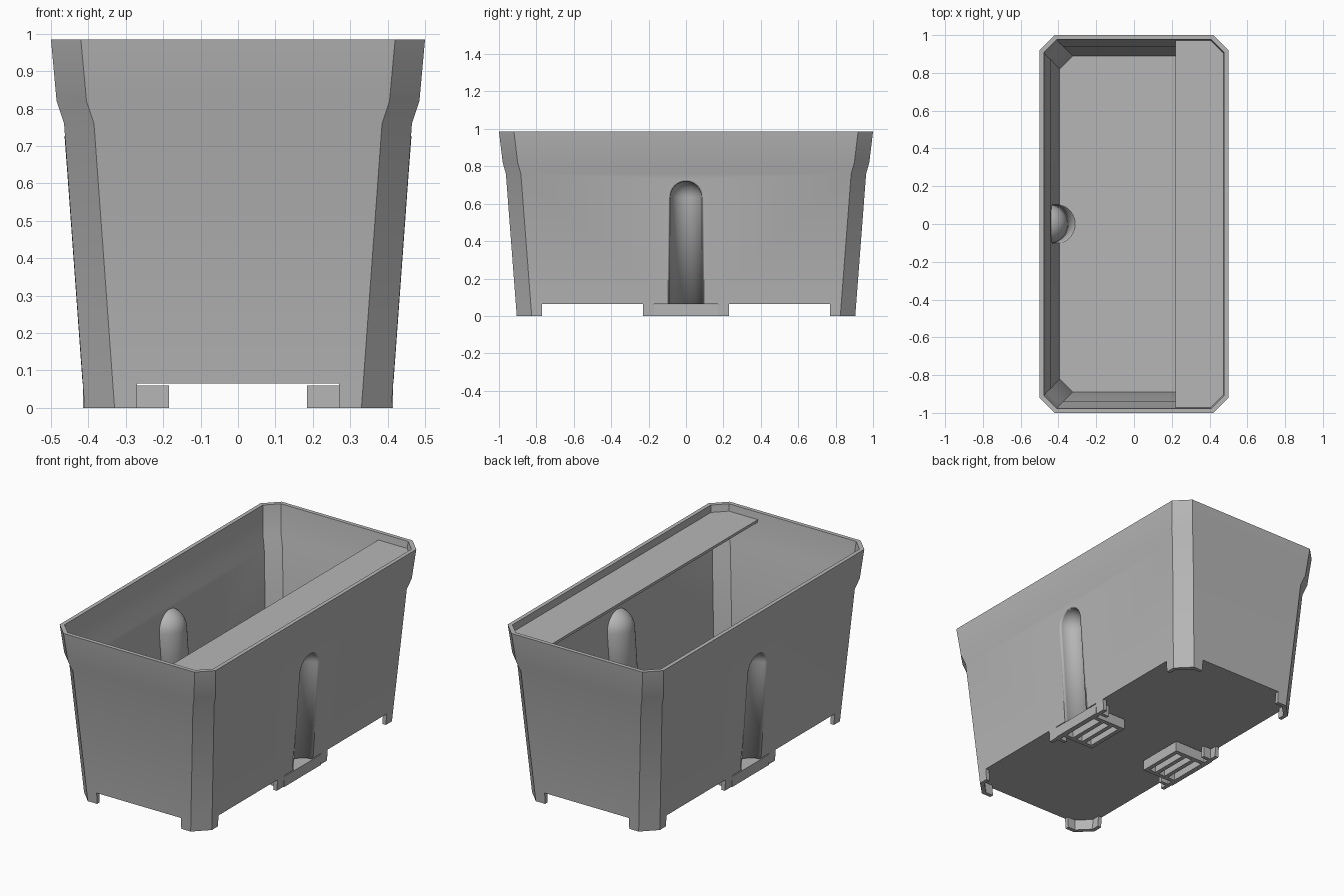
import bpy
import bmesh
from math import pi, sin, cos, radians

if "Cube" in bpy.data.objects:
    bpy.data.objects.remove(bpy.data.objects["Cube"], do_unlink=True)

# One plain grey plastic
plastic = bpy.data.materials.new("grey plastic")
plastic.use_nodes = True
plastic.diffuse_color = (0.47, 0.47, 0.47, 1)
plastic.node_tree.nodes["Principled BSDF"].inputs["Base Color"].default_value = plastic.diffuse_color

WALL = 0.023
FLOOR_LOW, FLOOR_TOP, RIM = 0.065, 0.09, 0.985
# Outer half width and half length at each height
PROFILE = [(0, 0.41, 0.905), (0.76, 0.465, 0.963), (0.82, 0.485, 0.98), (RIM, 0.5, 1.0)]


def outline(z):
    for (z0, x0, y0), (z1, x1, y1) in zip(PROFILE, PROFILE[1:]):
        if z <= z1:
            f = (z - z0) / (z1 - z0)
            return x0 + f * (x1 - x0), y0 + f * (y1 - y0)
    return PROFILE[-1][1:]


def octagon(z, inset=0.0):
    """Rectangle with cut corners, following the tapered outline."""
    hx, hy = outline(z)
    hx, hy = hx - inset, hy - inset
    c = 0.08 - inset * 0.5
    quarter = [(hx, hy - c), (hx - c, hy)]
    pts = quarter + [(-x, y) for x, y in reversed(quarter)]
    pts += [(-x, -y) for x, y in pts]
    return [(x, y, z) for x, y in pts]


def finish(name, bm):
    bmesh.ops.recalc_face_normals(bm, faces=bm.faces)
    mesh = bpy.data.meshes.new(name)
    bm.to_mesh(mesh)
    bm.free()
    mesh.materials.append(plastic)
    obj = bpy.data.objects.new(name, mesh)
    bpy.context.collection.objects.link(obj)
    return obj


def select(obj):
    bpy.ops.object.select_all(action='DESELECT')
    obj.select_set(True)
    bpy.context.view_layer.objects.active = obj


def smooth(obj):
    select(obj)
    bpy.ops.object.shade_smooth_by_angle(angle=radians(30))


def loft(name, rings, loop=False):
    """Join rings of points; cap both ends unless the loft closes on itself."""
    bm = bmesh.new()
    rows = [[bm.verts.new(p) for p in ring] for ring in rings]
    pairs = list(zip(rows, rows[1:])) + ([(rows[-1], rows[0])] if loop else [])
    n = len(rows[0])
    for a, b in pairs:
        for i in range(n):
            j = (i + 1) % n
            bm.faces.new((a[i], a[j], b[j], b[i]))
    if not loop:
        bm.faces.new(rows[0])
        bm.faces.new(rows[-1])
    return finish(name, bm)


def boxes(name, ranges):
    """Several boxes in one mesh, each given as x, y and z ranges."""
    bm = bmesh.new()
    for spans in ranges:
        made = bmesh.ops.create_cube(bm, size=1)["verts"]
        for v in made:
            v.co = [(lo + hi) / 2 + v.co[i] * (hi - lo) for i, (lo, hi) in enumerate(spans)]
    return finish(name, bm)


def cut(obj, cutter):
    cutter.hide_render = True
    mod = obj.modifiers.new("cut", 'BOOLEAN')
    mod.operation = 'DIFFERENCE'
    mod.solver = 'EXACT'
    mod.object = cutter
    select(obj)
    bpy.ops.object.modifier_apply(modifier=mod.name)
    bpy.data.objects.remove(cutter, do_unlink=True)


def capsule(name, side, r, low, sweep, steps, close):
    """Round-topped column leaning with the wall; sweep is the arc it covers."""
    centre = 0.635
    levels = [(low, 1.0)]
    levels += [(centre + r * sin(a * pi / 16), cos(a * pi / 16)) for a in range(9)]
    bm = bmesh.new()
    rows = []
    for z, scale in levels:
        x0 = outline(z)[0]
        rows.append([bm.verts.new((side * (x0 - r * scale * sin(sweep * i / steps)),
                                   r * scale * cos(sweep * i / steps), z))
                     for i in range(steps + 1)])
    for a, b in zip(rows, rows[1:]):
        for i in range(steps):
            bm.faces.new((a[i], a[i + 1], b[i + 1], b[i]))
    bmesh.ops.remove_doubles(bm, verts=bm.verts, dist=0.0005)
    if close:
        bmesh.ops.holes_fill(bm, edges=bm.edges, sides=0)
    return finish(name, bm)


# Tapered tub with flared rim
outer = [octagon(z) for z in (FLOOR_LOW, 0.76, 0.82, RIM)]
inner = [octagon(z, WALL) for z in (RIM, 0.82, 0.76, FLOOR_TOP)]
tub = loft("planter_tub", outer + inner)

# Rounded channels in the long walls, bulging inwards
for side, word in ((1, "left"), (-1, "right")):
    cut(tub, capsule("channel_cutter", side, 0.095, 0.02, 2 * pi, 32, True))
    channel = capsule(word + "_channel", side, 0.095, FLOOR_LOW, pi, 20, False)
    shell = channel.modifiers.new("thickness", 'SOLIDIFY')
    shell.thickness = 0.02
    shell.offset = 0
    smooth(channel)
smooth(tub)

# Feet: a thin skirt cut away between the corners and the brackets
feet = loft("feet", [octagon(0), octagon(FLOOR_LOW),
                     octagon(FLOOR_LOW, WALL), octagon(0, WALL)], loop=True)
tall, wide = (-0.1, 0.2), (-2, 2)
for gap in (((-0.27, 0.27), wide, tall), (wide, (0.23, 0.77), tall),
            (wide, (-0.77, -0.23), tall), (wide, (-0.17, 0.17), tall)):
    cut(feet, boxes("gap_cutter", [gap]))

# Ribbed brackets under the channels, with short fins beside them
for side, word in ((1, "left"), (-1, "right")):
    def span(a, b):
        return tuple(sorted((side * a, side * b)))
    top = 0.06
    parts = [(span(0.185, 0.4), (-0.13, 0.13), (0.045, top)),
             (span(0.385, 0.415), (-0.17, 0.17), (0, top))]
    for x in (0.185, 0.25, 0.315):
        parts.append((span(x, x + 0.025), (-0.13, 0.13), (0, top)))
    for s in (-1, 1):
        parts.append((span(0.185, 0.4), tuple(sorted((s * 0.115, s * 0.14))), (0, top)))
        parts.append((span(0.34, 0.39), tuple(sorted((s * 0.17, s * 0.19))), (0, FLOOR_LOW)))
    boxes(word + "_bracket", parts)

# Shelf strip just below the rim on one long side
EDGE = 0.22


def shelf_ring(z):
    pts = octagon(z, WALL)
    hy = outline(z)[1] - WALL
    right = sorted((p for p in pts if p[0] > 0), key=lambda p: p[1])
    return [(EDGE, -hy, z)] + right + [(EDGE, hy, z)]


loft("shelf", [shelf_ring(0.93), shelf_ring(0.945)])
